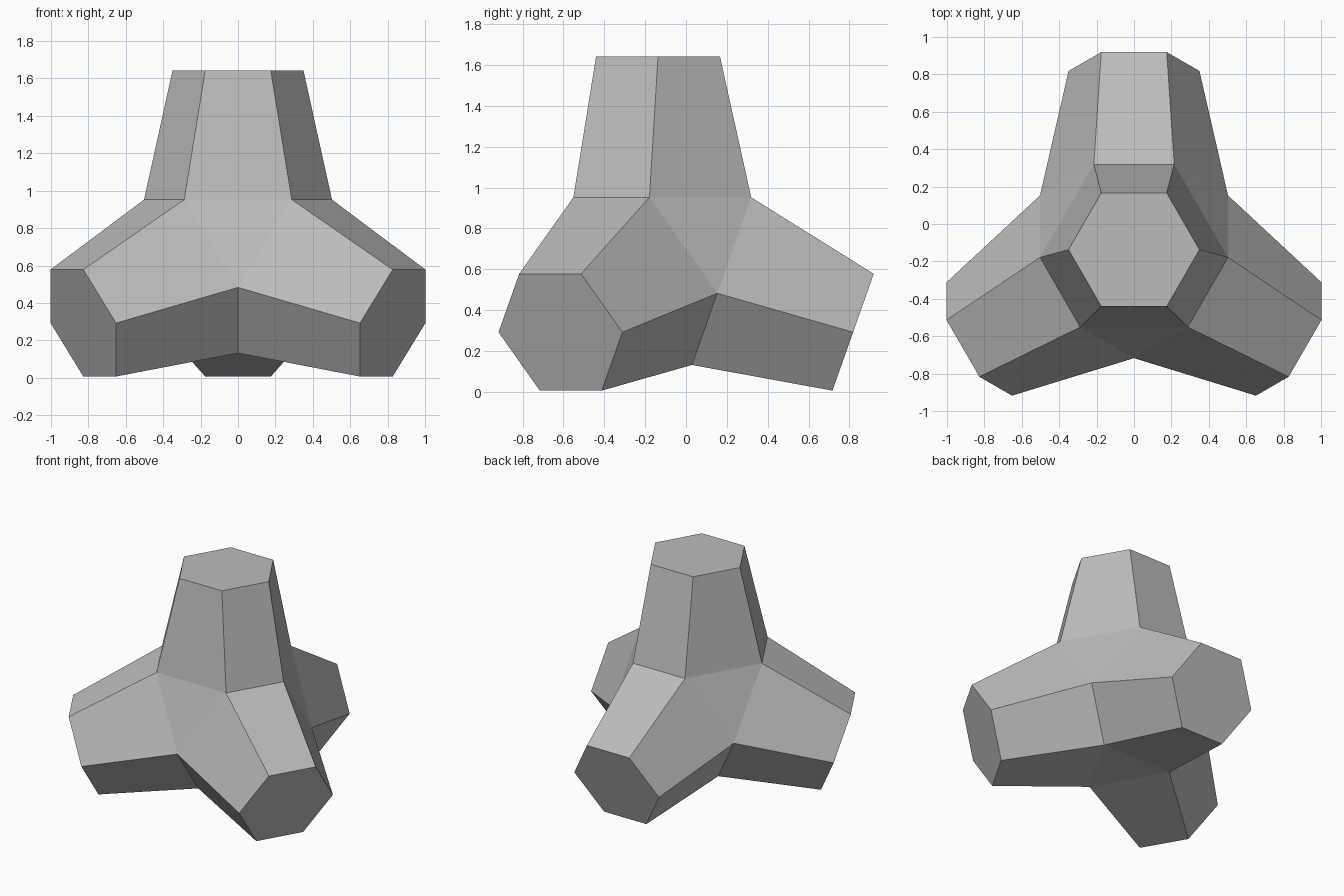
import bpy
import bmesh
from math import sqrt, radians, sin, cos
from mathutils import Vector

cube = bpy.data.objects.get("Cube")
if cube:
    bpy.data.objects.remove(cube, do_unlink=True)

# Main sizes
CENTRE = Vector((0, -0.137, 0.63))
LEG_LENGTH = 1.013       # core centre to leg tip
TIP_SIDE = 0.35          # side of the regular hexagon tip
SHORT, LONG = 0.43, 0.575  # alternating sides of each leg root

# Plain concrete
concrete = bpy.data.materials.new("concrete_grey")
concrete.use_nodes = True
colour = (0.5, 0.5, 0.5, 1)
concrete.diffuse_color = colour
concrete.node_tree.nodes["Principled BSDF"].inputs["Base Color"].default_value = colour

# Four leg axes: one up, three splayed down evenly
axes = [Vector((0, 0, 1))]
for angle in (90, 210, 330):
    a = radians(angle)
    axes.append(Vector((cos(a) * sqrt(8) / 3, sin(a) * sqrt(8) / 3, -1 / 3)))

# The core is a tetrahedron with its corners cut off
edge = SHORT + 2 * LONG
corners = [-axis * edge * sqrt(6) / 4 for axis in axes]

bm = bmesh.new()
core = {(j, k): bm.verts.new(corners[j].lerp(corners[k], LONG / edge))
        for j in range(4) for k in range(4) if j != k}

for i, axis in enumerate(axes):
    others = [n for n in range(4) if n != i]
    # Cut corner between three legs
    bm.faces.new([core[i, n] for n in others])

    # Tapered hexagonal leg from its root on the core to a flat tip
    a, b, c = others
    ring = [(a, b), (b, a), (b, c), (c, b), (c, a), (a, c)]
    root = [core[pair] for pair in ring]
    tip = []
    for j, k in ring:
        middle = (corners[j] + corners[k]) / 2
        outward = (middle - axis * middle.dot(axis)).normalized()
        along = (corners[j] - corners[k]).normalized()
        tip.append(bm.verts.new(axis * LEG_LENGTH
                                + outward * TIP_SIDE * sqrt(3) / 2
                                + along * TIP_SIDE / 2))
    bm.faces.new(tip)
    for n in range(6):
        m = (n + 1) % 6
        bm.faces.new((root[n], root[m], tip[m], tip[n]))

bmesh.ops.translate(bm, verts=bm.verts, vec=CENTRE)
bmesh.ops.recalc_face_normals(bm, faces=bm.faces)

mesh = bpy.data.meshes.new("four_legged_block")
bm.to_mesh(mesh)
bm.free()
mesh.materials.append(concrete)
block = bpy.data.objects.new("four_legged_block", mesh)
bpy.context.collection.objects.link(block)
